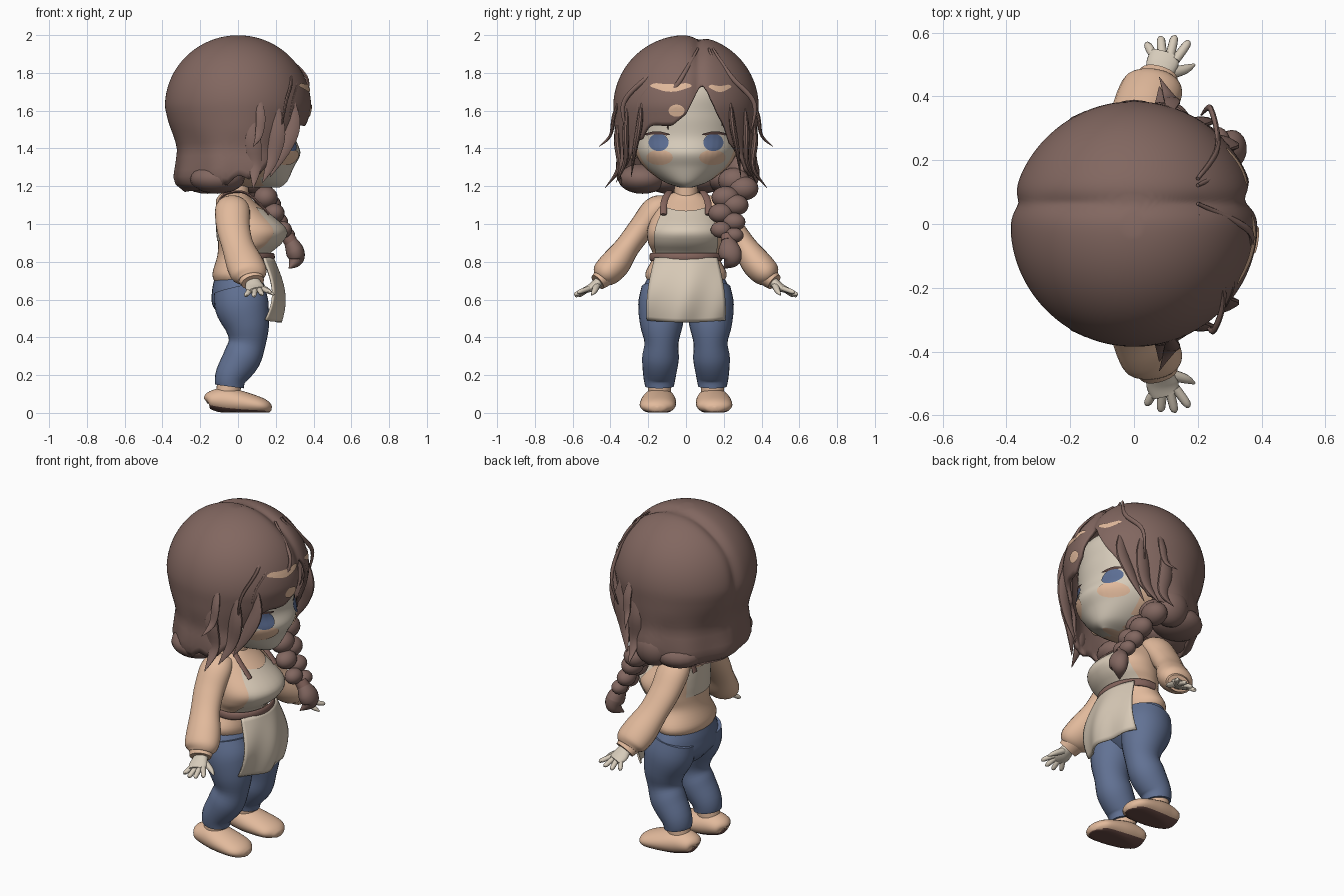
import bpy, bmesh, math
from mathutils import Vector
from mathutils.bvhtree import BVHTree

if "Cube" in bpy.data.objects:
    bpy.data.objects.remove(bpy.data.objects["Cube"])


def material(name, *rgb):
    lin = [(c / 255 / 12.92 if c < 11 else ((c / 255 + .055) / 1.055) ** 2.4) for c in rgb]
    m = bpy.data.materials.new(name)
    m.use_nodes = True
    m.diffuse_color = (*lin, 1)
    m.node_tree.nodes["Principled BSDF"].inputs["Base Color"].default_value = (*lin, 1)
    return m


HAIR = material("brown hair", 130, 103, 96)
SKIN = material("pale skin", 214, 203, 186)
PEACH = material("peach", 226, 186, 156)
CREAM = material("apron cream", 216, 202, 183)
DENIM = material("denim blue", 98, 114, 148)
BELT = material("belt brown", 132, 100, 92)
SOLE = material("sole brown", 104, 74, 68)
IRIS = material("eye blue", 92, 110, 148)
LASH = material("lash brown", 90, 66, 62)
UP = (0, 0, 1)


def finish(name, bm, *mats, angle=50, recalc=True):
    if recalc:
        bmesh.ops.recalc_face_normals(bm, faces=bm.faces)
    me = bpy.data.meshes.new(name)
    bm.to_mesh(me)
    bm.free()
    ob = bpy.data.objects.new(name, me)
    bpy.context.collection.objects.link(ob)
    for m in mats:
        me.materials.append(m)
    bpy.ops.object.select_all(action='DESELECT')
    ob.select_set(True)
    bpy.context.view_layer.objects.active = ob
    bpy.ops.object.shade_smooth_by_angle(angle=math.radians(angle))
    return ob


def spline(vals, t):
    """Catmull-Rom value at t in 0..1 through a list of vectors."""
    n = len(vals) - 1
    i = min(int(t * n), n - 1)
    f = t * n - i
    a, b, c, d = (vals[max(0, min(n, i + k))] for k in (-1, 0, 1, 2))
    return b + .5 * f * (c - a + f * (2 * a - 5 * b + 4 * c - d + f * (3 * (b - c) + d - a)))


def tube(name, keys, mat, ref=(0, 1, 0), seg=20, rings=24, axis=None, rule=None, extra=(), floor=-1):
    """Loft of ellipses; each key is x, y, z, radius along ref, other radius."""
    bm = bmesh.new()
    ref, loops = Vector(ref), []
    pts = [Vector(k[:3]) for k in keys]
    rad = [Vector((k[3], k[4], 0)) for k in keys]
    for i in range(rings + 1):
        t = i / rings
        p, r = spline(pts, t), spline(rad, t)
        tan = Vector(axis) if axis else spline(pts, min(1, t + .01)) - spline(pts, max(0, t - .01))
        tan.normalize()
        u = (ref - tan * ref.dot(tan)).normalized()
        v = u.cross(tan)
        ring = []
        for j in range(seg):
            a = math.tau * j / seg
            co = p + u * math.cos(a) * max(r.x, .001) + v * math.sin(a) * max(r.y, .001)
            co.z = max(co.z, floor)
            ring.append(bm.verts.new(co))
        loops.append(ring)
    for a, b in zip(loops, loops[1:]):
        for j in range(seg):
            bm.faces.new((a[j], a[j - 1], b[j - 1], b[j]))
    bm.faces.new(loops[0])
    bm.faces.new(loops[-1][::-1])
    if rule:
        for f in bm.faces:
            f.material_index = rule(f.calc_center_median())
    return finish(name, bm, mat, *extra)


def blob(name, loc, radii, mat):
    bm = bmesh.new()
    bmesh.ops.create_uvsphere(bm, u_segments=20, v_segments=12, radius=1)
    for v in bm.verts:
        v.co = Vector(loc) + Vector(a * b for a, b in zip(v.co, radii))
    return finish(name, bm, mat)


def patch(name, target, shape, mat, side=1, lift=.006, n=16):
    """Grid laid on a target surface; shape maps u, v in 0..1 to y, z."""
    tree = BVHTree.FromObject(target, bpy.context.evaluated_depsgraph_get())
    bm = bmesh.new()
    grid = {}
    for i in range(n + 1):
        for j in range(n + 1):
            y, z = shape(i / n, j / n)
            hit = tree.ray_cast(Vector((2 * side, y, z)), Vector((-side, 0, 0)))[0]
            if hit:
                grid[i, j] = bm.verts.new((hit.x + lift * side, y, z))
    for i in range(n):
        for j in range(n):
            q = [grid.get(k) for k in ((i, j), (i + 1, j), (i + 1, j + 1), (i, j + 1))]
            if all(q):
                bm.faces.new(q if side > 0 else q[::-1])
    return finish(name, bm, mat, recalc=False)


def oval(cy, cz, ry, rz, bow=0):
    def shape(u, v):
        a, b = 2 * u - 1, 2 * v - 1
        return (cy + ry * a * math.sqrt(1 - b * b / 2),
                cz + rz * b * math.sqrt(1 - a * a / 2) - bow * a * a)
    return shape


def lerp(keys, x):
    for (a, p), (b, q) in zip(keys, keys[1:]):
        if x <= b:
            return p + (q - p) * max(0, x - a) / (b - a)
    return keys[-1][1]


# Head and face
head = tube("head", [(.12, 0, 1.192, .03, .1), (.075, 0, 1.225, .12, .185), (.045, 0, 1.3, .22, .25),
                     (.035, 0, 1.375, .268, .295), (.03, 0, 1.46, .285, .275), (.03, 0, 1.58, .285, .28),
                     (.03, 0, 1.72, .26, .265), (.02, 0, 1.84, .12, .12)], SKIN, seg=48, rings=48,
            axis=UP, rule=lambda c: int(c.x < .13), extra=(PEACH,))
tube("neck", [(-.01, 0, 1.08, .065, .065), (0, 0, 1.27, .06, .06)], PEACH)
for s, n in ((1, "left"), (-1, "right")):
    patch(n + "_cheek", head, oval(s * .14, 1.352, .07, .04), PEACH)
    patch(n + "_eye_white", head, oval(s * .165, 1.432, .068, .045), SKIN, lift=.004)
    patch(n + "_iris", head, oval(s * .145, 1.432, .053, .046), IRIS, lift=.008)
    patch(n + "_eyelash", head, oval(s * .155, 1.483, .07, .008, .008), LASH, lift=.009)
    blob(n + "_ear", (.03, s * .28, 1.4), (.045, .03, .06), PEACH)

# Hair shell: a dome whose hem rises over the face and falls behind
HEM = [(-180, 1.17), (-110, 1.18), (-90, 1.23), (-70, 1.24), (-58, 1.33), (-45, 1.42), (-33, 1.48),
       (-20, 1.52), (-11, 1.52), (0, 1.58), (9, 1.7), (13, 1.74), (18, 1.7), (27, 1.55),
       (38, 1.44), (52, 1.32), (70, 1.23), (90, 1.23), (110, 1.18), (180, 1.17)]
RX = [(1.17, .28), (1.2, .325), (1.25, .34), (1.32, .33), (1.4, .322), (1.46, .34), (1.54, .37), (1.62, .388)]
RY = [(1.17, .31), (1.2, .35), (1.25, .375), (1.32, .375), (1.4, .365), (1.5, .378), (1.62, .385)]
bm = bmesh.new()
cols, N, M = [], 180, 36
for i in range(N):
    deg = -180 + 360 * i / N
    a = math.radians(deg)
    hem = lerp(HEM, deg) + (.025 * abs(math.sin(a * 9)) if 18 < abs(deg) < 105 else 0)
    col = []
    for j in range(M + 1):
        z = 2 - (2 - hem) * (.002 + .998 * (j / M) ** 1.7)
        cap = math.sqrt(max(0, 1 - (max(0, z - 1.62) / .38) ** 2))
        x, y = lerp(RX, z) * cap * math.cos(a), lerp(RY, z) * cap * math.sin(a)
        groove = math.exp(-abs((y - .065) / .035) ** 1.5)
        k = 1 - .05 * groove * max(0, min(1, (z - 1.3) * 3))
        wave = 1 + .018 * math.sin(a * 9) * max(0, min(1, (1.5 - z) * 4))
        col.append(bm.verts.new((x * k * wave, y * wave, z - .02 * groove * min(1, max(0, (z - 1.8) * 8)))))
    cols.append(col)
for i in range(N):
    for j in range(M):
        bm.faces.new((cols[i - 1][j], cols[i - 1][j + 1], cols[i][j + 1], cols[i][j]))
bm.faces.new([c[0] for c in cols])
hair = finish("hair_shell", bm, HAIR, recalc=False)
mod = hair.modifiers.new("thickness", 'SOLIDIFY')
mod.thickness, mod.offset = .02, -1
patch("hair_shine_right", hair, oval(-.08, 1.72, .11, .02, -.012), PEACH)
patch("hair_shine_left", hair, oval(.18, 1.715, .06, .016, -.012), PEACH)
patch("hair_shine_spot", hair, oval(-.05, 1.6, .042, .032), PEACH)

# Rounded lobes closing the bob underneath
for i, y in enumerate((-.23, -.09, .08, .23)):
    blob(f"bob_lobe_{i}", (-.16 + .05 * (i in (0, 3)), y, 1.24), (.145, .13, .08), HAIR)
blob("gathered_lobe", (.0, .3, 1.27), (.11, .09, .11), HAIR)

# Loose locks on both sides
for s, n in ((1, "left"), (-1, "right")):
    for i, path in enumerate((
            ((.1, .33, 1.72), (.12, .38, 1.58), (.11, .40, 1.47), (.08, .46, 1.41)),
            ((.08, .34, 1.66), (.08, .365, 1.46), (.09, .355, 1.3), (.08, .43, 1.19)),
            ((.18, .3, 1.72), (.21, .32, 1.5), (.18, .32, 1.34), (.13, .37, 1.22)),
            ((.27, .23, 1.72), (.29, .245, 1.54), (.25, .27, 1.4), (.17, .29, 1.25)))):
        w = .042 if i else .025
        tube(f"{n}_lock_{i}", [(x, s * y, z, r * w * .4, r * w) for (x, y, z), r in
                               zip(path, (.1, 1, .8, .05))], HAIR, seg=10, rings=16)
# Fringe strands springing from the parting
for i, (y1, y2, z2) in enumerate(((-.02, -.1, 1.5), (-.14, -.25, 1.45), (-.2, -.33, 1.48),
                                  (.17, .2, 1.52), (.24, .36, 1.48))):
    tube(f"fringe_strand_{i}", [(.2, .07 + y1 * .3, 1.93, .006, .006),
                                (.37 - abs(y1) * .45, y1, 1.78, .012, .008),
                                (.385 - abs(y2) * .4, y2, 1.64, .012, .008),
                                (.355 - abs(y2) * .4, y2 * .95, z2, .003, .003)], HAIR, seg=8)

# Braid over the left shoulder
braid = [Vector(p) for p in ((.08, .29, 1.23), (.14, .25, 1.15), (.18, .22, 1.08), (.22, .22, 1.0), (.26, .22, .94))]
for i in range(8):
    p = spline(braid, i / 7)
    w = .085 - .005 * i
    blob(f"braid_{i}", (p.x, p.y + (.035 if i % 2 else -.035), p.z), (w * .85, w, w * .8), HAIR)
tube("braid_tie", [(.26, .22, .935, .036, .036), (.28, .22, .905, .036, .036)], BELT)
tube("braid_tail", [(.27, .22, .92, .03, .03), (.3, .23, .86, .06, .048),
                    (.305, .24, .81, .048, .04), (.27, .2, .765, .002, .002)], HAIR)

# Sweater body
torso = tube("sweater", [(0, 0, .695, .2, .125), (0, 0, .74, .215, .135), (.02, 0, .83, .175, .13),
                         (.06, 0, .9, .2, .165), (.07, 0, .97, .205, .18), (.02, 0, 1.06, .17, .135),
                         (-.02, 0, 1.13, .13, .095), (-.02, 0, 1.17, .06, .06)], PEACH,
             seg=40, rings=36, axis=UP)

# Apron: bib, back panel, belt, straps, skirt
patch("apron_bib", torso, lambda u, v: ((2 * u - 1) * (.155 + .09 * v - .135 * v * v),
                                       .83 + .24 * v + .02 * v * (2 * u - 1) ** 2), CREAM, lift=.009)
patch("apron_back", torso, lambda u, v: ((2 * u - 1) * .115, .91 + .17 * v), CREAM, side=-1)
arc = [math.radians(-100 + 20 * i) for i in range(11)]
tube("apron_belt", [(.035 + .15 * math.cos(a), .185 * math.sin(a), .825, .022, .01) for a in arc],
     BELT, ref=UP, rings=40)
for s, n in ((1, "left"), (-1, "right")):
    tube(n + "_apron_strap", [(.165, s * .12, 1.05, .018, .007), (.1, s * .115, 1.12, .018, .007),
                              (.02, s * .09, 1.17, .018, .007), (-.08, s * .085, 1.15, .018, .007),
                              (-.115, s * .08, 1.06, .018, .007)], BELT, seg=10)
bm = bmesh.new()
bmesh.ops.create_grid(bm, x_segments=24, y_segments=16, size=1)
for v in bm.verts:
    u, h = v.co.x, (1 - v.co.y) / 2
    fold = .012 * h * math.sin(6 * u + 3 * h)
    v.co = (.185 + .055 * math.sin(h * 2.5) - (.05 + .02 * h) * u * u + fold,
            u * (.165 + .043 * math.sin(h * 1.9)), .82 - .34 * h + .012 * h * u * u)
skirt = finish("apron_skirt", bm, CREAM)
mod = skirt.modifiers.new("thickness", 'SOLIDIFY')
mod.thickness, mod.offset = .01, 0

# Hips, legs, shoes, arms and hands, one of each per side
tube("hips", [(0, 0, .5, .13, .08), (.005, 0, .57, .235, .14), (.005, 0, .65, .232, .142),
              (0, 0, .72, .2, .122)], DENIM, seg=32, axis=UP)
for s, n in ((1, "left"), (-1, "right")):
    tube(n + "_trouser_leg", [(0, s * .12, .66, .115, .13), (.02, s * .128, .57, .125, .143),
                              (.048, s * .13, .46, .112, .118), (.048, s * .13, .37, .09, .098),
                              (.02, s * .135, .29, .097, .1), (-.035, s * .14, .2, .087, .085),
                              (-.045, s * .14, .14, .076, .076)], DENIM, seg=24)
    tube(n + "_ankle", [(-.06, s * .14, .06, .06, .065), (-.045, s * .14, .16, .062, .064)], PEACH)
    tube(n + "_shoe", [(-.168, s * .14, .06, .01, .01), (-.15, s * .14, .067, .065, .046),
                       (-.07, s * .142, .066, .085, .068), (.02, s * .147, .053, .095, .062),
                       (.12, s * .152, .037, .09, .044), (.165, s * .152, .025, .05, .026),
                       (.178, s * .152, .022, .01, .01)], PEACH, seg=32, rings=36, floor=.003,
         rule=lambda c: int(c.z < .025 - c.x * .11), extra=(SOLE,))
    tube(n + "_sleeve", [(-.03, s * .1, 1.11, .07, .045), (-.03, s * .16, 1.075, .092, .072),
                         (-.025, s * .235, .98, .088, .068), (0, s * .31, .88, .085, .066),
                         (.035, s * .375, .79, .098, .08), (.06, s * .43, .735, .095, .072),
                         (.068, s * .455, .71, .065, .045)], PEACH, ref=(1, 0, 0), seg=24, rings=30)
    tube(n + "_cuff", [(.065, s * .435, .72, .07, .055), (.078, s * .468, .692, .062, .045)],
         PEACH, ref=(1, 0, 0))
    tube(n + "_hand", [(.078, s * .45, .7, .035, .03), (.088, s * .5, .665, .05, .022),
                       (.1, s * .535, .65, .045, .016)], SKIN, ref=(1, 0, 0))
    for i, (x, y, z) in enumerate(((.045, .57, .62), (.085, .588, .618), (.125, .59, .625), (.165, .575, .635))):
        tube(f"{n}_finger_{i}", [(.07 + .02 * i, s * .515, .658, .015, .014),
                                 (x, s * (y - .012), z + .006, .013, .012),
                                 (x, s * y, z, .004, .004)], SKIN, ref=(1, 0, 0), seg=10, rings=10)
    tube(n + "_thumb", [(.1, s * .47, .68, .02, .018), (.16, s * .485, .645, .015, .014),
                        (.19, s * .5, .625, .004, .004)], SKIN, seg=10, rings=10)
